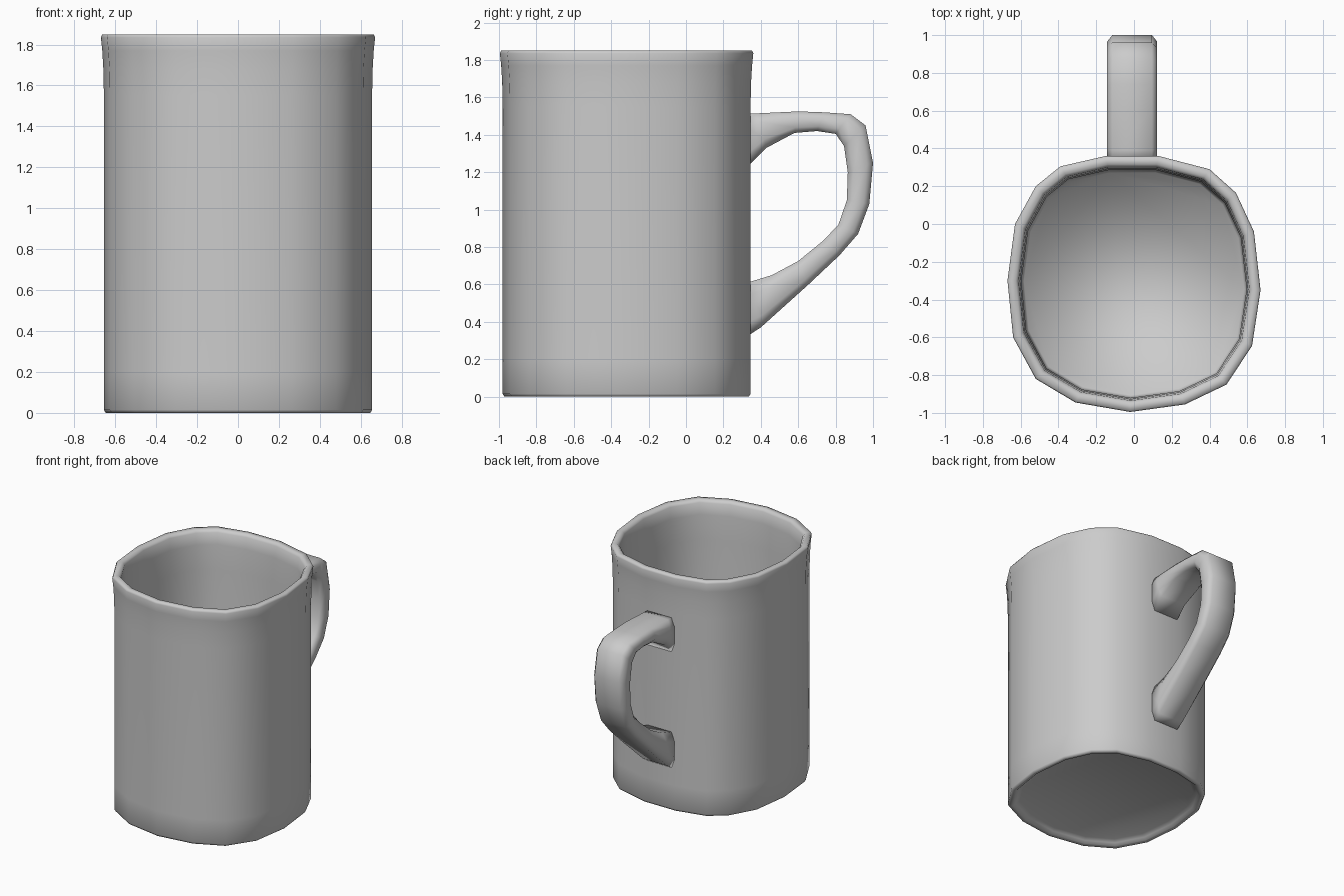
import bpy, bmesh
from mathutils import Vector


def skin(name, rings, cap=False):
    """Join equal closed rings of points into a smooth surface, capping both ends."""
    bm = bmesh.new()
    loops = [[bm.verts.new(p) for p in r] for r in rings]
    n = len(loops[0])
    for a, b in zip(loops, loops[1:]):
        for i in range(n):
            j = (i + 1) % n
            bm.faces.new((a[i], a[j], b[j], b[i]))
    if cap:
        bm.faces.new(loops[0])
        bm.faces.new(loops[-1])
    bmesh.ops.recalc_face_normals(bm, faces=bm.faces)
    for f in bm.faces:
        f.smooth = True
    me = bpy.data.meshes.new(name)
    bm.to_mesh(me)
    bm.free()
    ob = bpy.data.objects.new(name, me)
    bpy.context.collection.objects.link(ob)
    return ob


# Cup: slightly irregular rounded outline, scaled along a wall profile
outline = [(0.13, 0.36), (0.40, 0.29), (0.54, 0.165), (0.635, -0.04), (0.67, -0.35),
           (0.625, -0.645), (0.49, -0.85), (0.27, -0.955), (-0.02, -0.995),
           (-0.31, -0.945), (-0.52, -0.82), (-0.64, -0.60), (-0.67, -0.30),
           (-0.63, 0.0), (-0.52, 0.20), (-0.39, 0.305), (-0.15, 0.36)]
centre_y = -0.315
# (scale, height): recessed base, foot, outer wall, flared rim, inner wall, floor
profile = [(0.86, 0.035), (0.90, 0.02), (0.925, 0.003), (0.965, 0.0), (0.978, 0.015),
           (0.978, 0.2), (0.978, 1.55), (0.982, 1.68), (0.99, 1.77), (1.0, 1.835),
           (0.99, 1.85), (0.935, 1.85), (0.912, 1.83), (0.90, 1.74), (0.89, 1.55),
           (0.89, 0.2), (0.87, 0.09)]
skin("cup", [[(x * s, centre_y + (y - centre_y) * s, z) for x, y in outline]
             for s, z in profile], cap=True)

# Handle: matching outer and inner side points (y, z)
outer = [(0.33, 1.512), (0.39, 1.515), (0.60, 1.525), (0.74, 1.52), (0.88, 1.51),
         (0.96, 1.45), (1.0, 1.25), (0.98, 1.03), (0.92, 0.87), (0.82, 0.755),
         (0.65, 0.595), (0.40, 0.37), (0.33, 0.325)]
inner = [(0.33, 1.23), (0.43, 1.33), (0.58, 1.41), (0.70, 1.42), (0.80, 1.405),
         (0.845, 1.34), (0.865, 1.20), (0.86, 1.05), (0.815, 0.92), (0.735, 0.835),
         (0.60, 0.725), (0.46, 0.65), (0.33, 0.61)]
# chamfered section: (side offset, position from outer to inner)
section = [(-0.105, 0.0), (0.105, 0.0), (0.132, 0.25), (0.132, 0.75),
           (0.105, 1.0), (-0.105, 1.0), (-0.132, 0.75), (-0.132, 0.25)]
rings = []
for o, i in zip(outer, inner):
    a, b = Vector((-0.01, *o)), Vector((-0.01, *i))
    rings.append([a.lerp(b, t) + Vector((x, 0, 0)) for x, t in section])
skin("handle", rings, cap=True)
